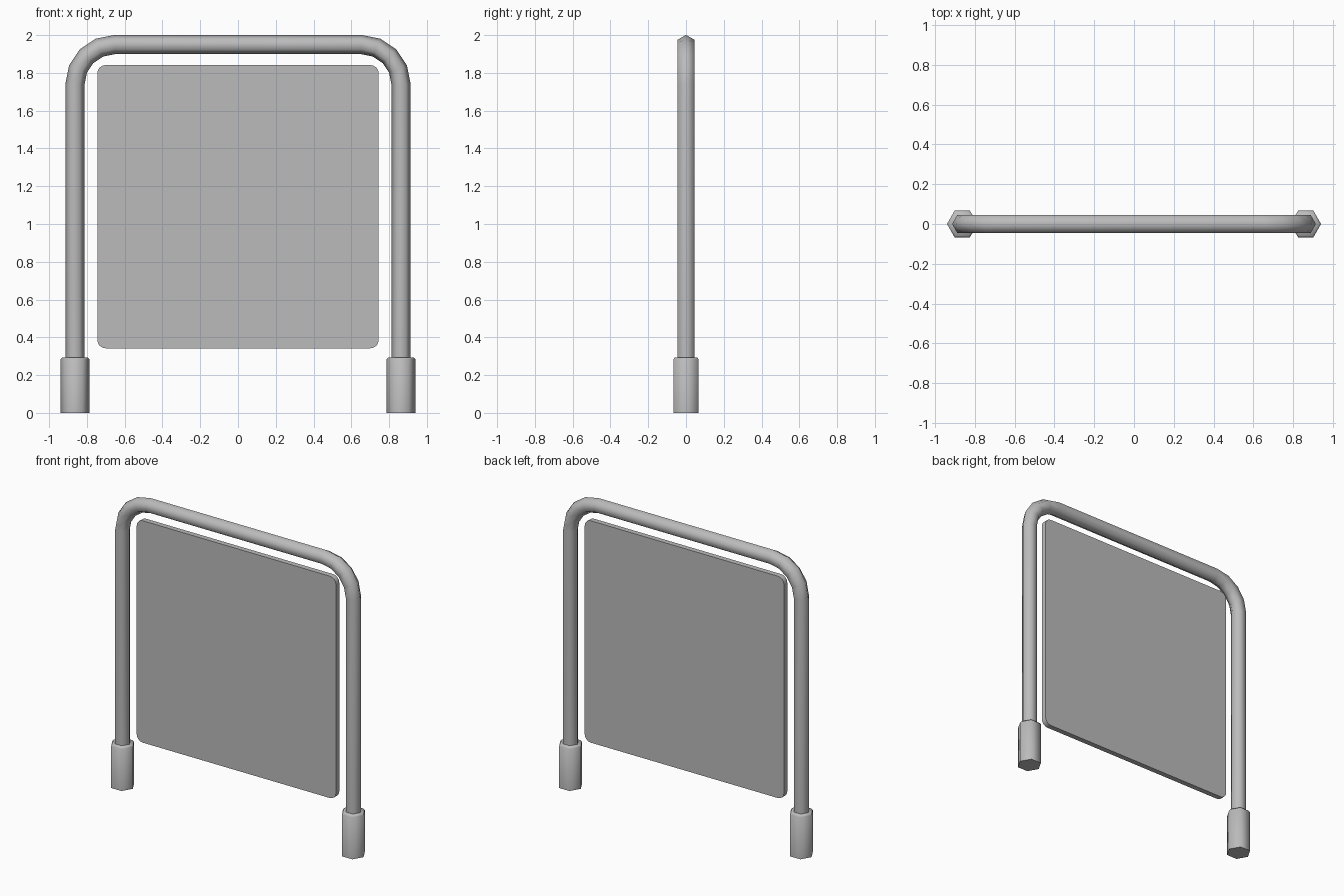
import bpy, bmesh, math
from mathutils import Matrix

cube = bpy.data.objects.get("Cube")
if cube:
    bpy.data.objects.remove(cube, do_unlink=True)

# Single painted metal colour
GREY = (0.5, 0.5, 0.5, 1)
metal = bpy.data.materials.new("grey_metal")
metal.use_nodes = True
metal.diffuse_color = GREY
metal.node_tree.nodes["Principled BSDF"].inputs["Base Color"].default_value = GREY

POST_X, TOP_Z, BEND = 0.863, 1.95, 0.21


def finish(name, bm, smooth_angle):
    bmesh.ops.recalc_face_normals(bm, faces=bm.faces)
    mesh = bpy.data.meshes.new(name)
    bm.to_mesh(mesh)
    bm.free()
    mesh.materials.append(metal)
    obj = bpy.data.objects.new(name, mesh)
    bpy.context.collection.objects.link(obj)
    bpy.ops.object.select_all(action='DESELECT')
    obj.select_set(True)
    bpy.context.view_layer.objects.active = obj
    bpy.ops.object.shade_smooth_by_angle(angle=math.radians(smooth_angle))
    return obj


def loft(bm, rings):
    """Skin a list of vertex rings and cap both ends."""
    for a, b in zip(rings, rings[1:]):
        n = len(a)
        for i in range(n):
            j = (i + 1) % n
            bm.faces.new((a[i], a[j], b[j], b[i]))
    bm.faces.new(rings[0])
    bm.faces.new(rings[-1])


def hexagon(radius):
    return [(radius * math.cos(i * math.pi / 3), radius * math.sin(i * math.pi / 3))
            for i in range(6)]


# Bent tube frame: path stations are (x, z, turn angle)
path = [(-POST_X, 0.2, 0)]
for side in (-1, 1):
    for step in range(5):
        turn = math.pi / 8 * step + (math.pi / 2 if side > 0 else 0)
        path.append((side * (POST_X - BEND) - BEND * math.cos(turn),
                     TOP_Z - BEND + BEND * math.sin(turn), turn))
path.append((POST_X, 0.2, math.pi))

bm = bmesh.new()
rings = [[bm.verts.new((x + u * math.cos(t), v, z - u * math.sin(t)))
          for u, v in hexagon(0.051)] for x, z, t in path]
loft(bm, rings)
finish("tube_frame", bm, 65)

# Hexagonal foot sleeves with a small chamfer at the top
for side, name in ((1, "left_foot_sleeve"), (-1, "right_foot_sleeve")):
    bm = bmesh.new()
    rings = [[bm.verts.new((side * POST_X + u, v, z)) for u, v in hexagon(r)]
             for r, z in ((0.077, 0), (0.077, 0.283), (0.068, 0.294))]
    loft(bm, rings)
    finish(name, bm, 65)

# Sign panel with rounded corners
bm = bmesh.new()
bmesh.ops.create_cube(bm, size=1, matrix=Matrix.Translation((0, 0, 1.092))
                      @ Matrix.Diagonal((1.49, 0.036, 1.5, 1)))
corners = [e for e in bm.edges if abs(e.verts[0].co.y - e.verts[1].co.y) > 0.01]
bmesh.ops.bevel(bm, geom=corners, offset=0.045, segments=4, profile=0.5, affect='EDGES')
finish("sign_panel", bm, 30)
